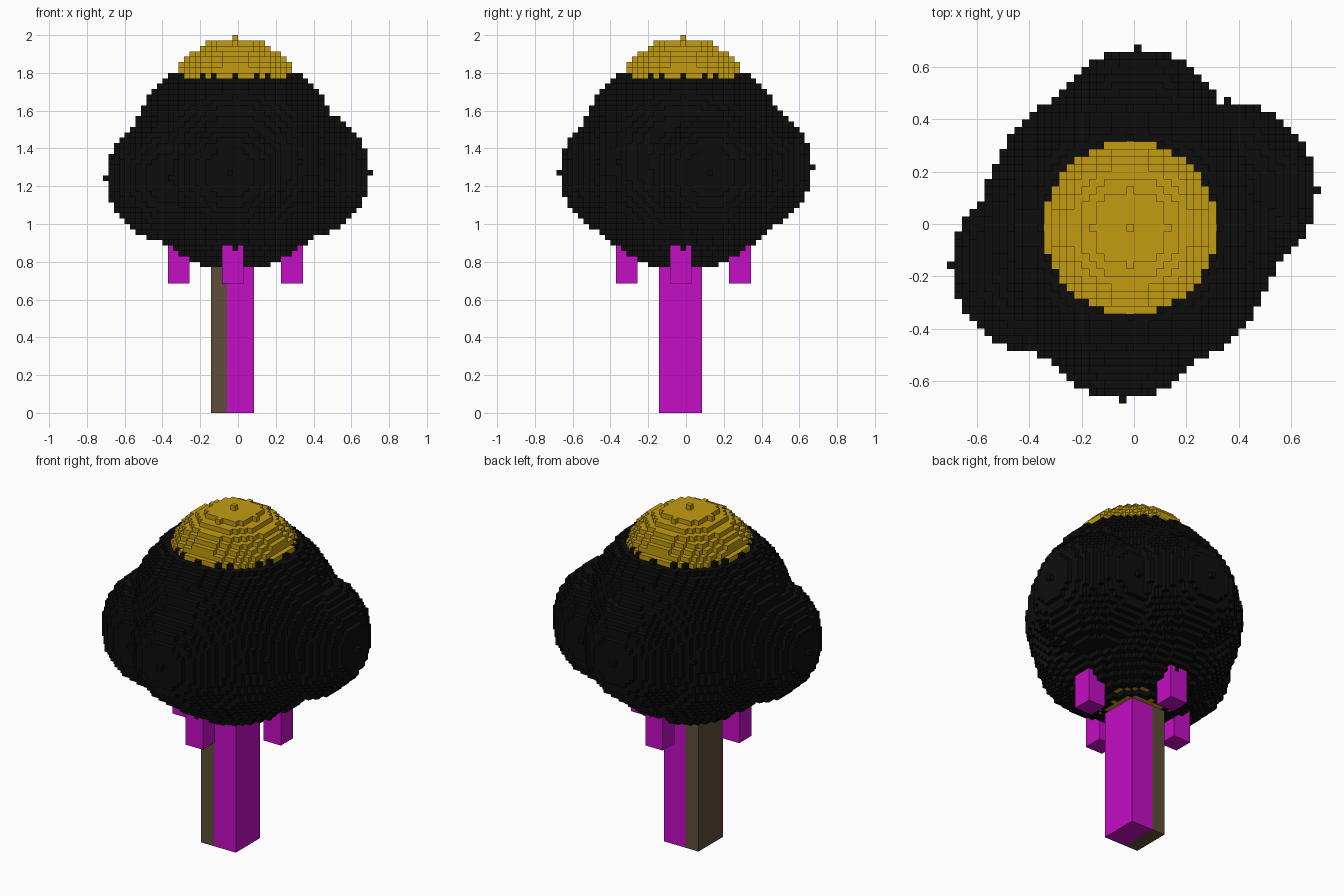
import bpy, bmesh
from mathutils import Vector

cube = bpy.data.objects.get("Cube")
if cube:
    bpy.data.objects.remove(cube, do_unlink=True)

S = 2 / 70  # edge length of one block


def material(name, rgb):
    m = bpy.data.materials.new(name)
    m.use_nodes = True
    m.diffuse_color = (*rgb, 1)
    m.node_tree.nodes["Principled BSDF"].inputs["Base Color"].default_value = (*rgb, 1)
    return m


BLACK = material("black_foliage", (0.004, 0.004, 0.004))
GOLD = material("gold", (0.54, 0.33, 0.005))
MAGENTA = material("magenta", (0.56, 0.004, 0.56))
BROWN = material("dark_brown", (0.110, 0.076, 0.041))


def ball(cx, cy, cz, r):
    """Set of block cells inside a sphere."""
    span = range(-r, r + 1)
    return {(cx + x, cy + y, cz + z) for x in span for y in span for z in span
            if x * x + y * y + z * z <= r * r}


def finish(bm, name, mat):
    mesh = bpy.data.meshes.new(name)
    bm.to_mesh(mesh)
    bm.free()
    mesh.materials.append(mat)
    ob = bpy.data.objects.new(name, mesh)
    bpy.context.collection.objects.link(ob)
    return ob


def box(name, lo, hi, mat):
    """Box between two corners given in blocks."""
    bm = bmesh.new()
    bmesh.ops.create_cube(bm, size=1)
    lo, hi = Vector(lo), Vector(hi)
    for v in bm.verts:
        v.co = S * Vector([(lo[i] + hi[i]) / 2 + v.co[i] * (hi[i] - lo[i]) for i in range(3)])
    return finish(bm, name, mat)


def shell(name, cells, solid, mat):
    """Outer block faces of the cells that do not touch another solid cell."""
    bm = bmesh.new()
    verts = {}

    def vert(p):
        if p not in verts:
            verts[p] = bm.verts.new([c * S for c in p])
        return verts[p]

    for cell in sorted(cells):
        for axis in range(3):
            u, w = (axis + 1) % 3, (axis + 2) % 3
            for side in (0, 1):
                near = list(cell)
                near[axis] += 2 * side - 1
                if tuple(near) in solid:
                    continue
                ring = []
                for a, b in ((0, 0), (1, 0), (1, 1), (0, 1)):
                    p = list(cell)
                    p[axis] += side
                    p[u] += a
                    p[w] += b
                    ring.append(vert(tuple(p)))
                bm.faces.new(ring if side else ring[::-1])
    return finish(bm, name, mat)


# Crown: one large ball with four side lobes
foliage = ball(-1, -1, 46, 20)
for centre in ((12, 4, 44), (0, 11, 45), (-13, -6, 43), (-2, -12, 44)):
    foliage |= ball(*centre, 12)

# Gold cores that poke out at the top and under the crown
top_core = ball(-1, -1, 56, 13)
lower_core = ball(-1, -1, 39, 13)
gold = top_core | lower_core
solid = foliage | gold
shell("foliage", foliage - gold, solid, BLACK)
shell("gold_cap", top_core, solid, GOLD)
shell("gold_underside", lower_core - top_core, solid, GOLD)

# Trunk: brown strip on one side, magenta on the rest
box("trunk_brown_side", (-5, -5, 0), (-2, 3, 27), BROWN)
box("trunk_magenta_side", (-2, -5, 0), (3, 3, 27), MAGENTA)

# Hanging stubs on the four sides of the trunk
for name, x, y in (("front", -3, -13), ("back", -3, 8), ("right", -13, -3), ("left", 8, -3)):
    box("stub_" + name, (x, y, 24), (x + 4, y + 4, 33), MAGENTA)
